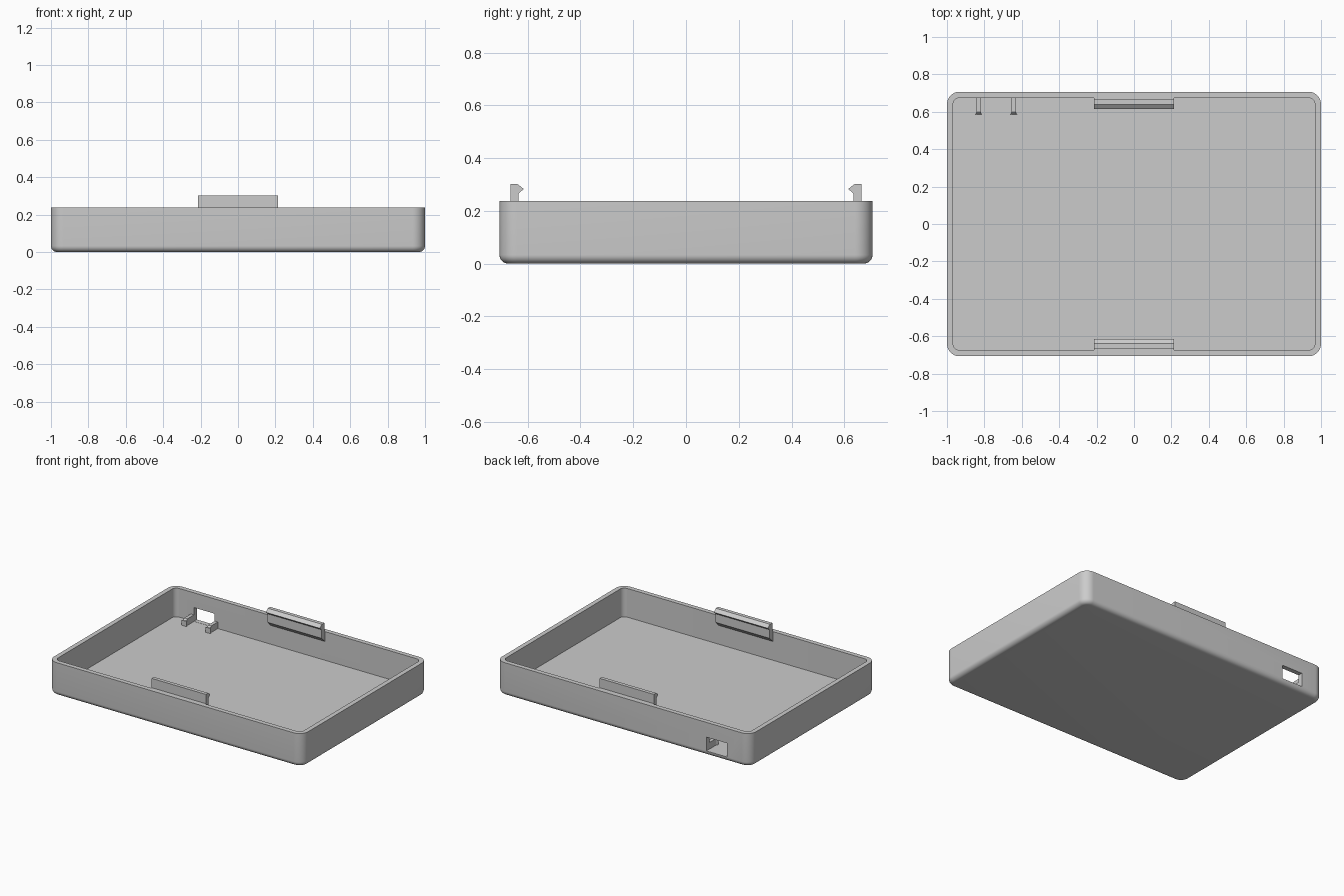
import bpy, bmesh
from math import cos, sin, pi
from mathutils import Vector

cube = bpy.data.objects.get("Cube")
if cube:
    bpy.data.objects.remove(cube, do_unlink=True)

grey = bpy.data.materials.new("plain grey")
grey.use_nodes = True
colour = (0.6, 0.6, 0.6, 1)
grey.diffuse_color = colour
grey.node_tree.nodes["Principled BSDF"].inputs["Base Color"].default_value = colour

HALF_X, HALF_Y, HEIGHT = 1.0, 0.707, 0.237
WALL, FLOOR, CORNER = 0.033, 0.033, 0.067
INNER_Y = HALF_Y - WALL


def finish(name, bm):
    bmesh.ops.recalc_face_normals(bm, faces=bm.faces)
    mesh = bpy.data.meshes.new(name)
    bm.to_mesh(mesh)
    bm.free()
    mesh.materials.append(grey)
    obj = bpy.data.objects.new(name, mesh)
    bpy.context.collection.objects.link(obj)
    return obj


def rounded_ring(bm, inset, z, steps=10):
    """Ring of vertices around a rounded rectangle, inset from the outside."""
    radius = CORNER - inset
    ring = []
    for k, (sx, sy) in enumerate([(1, 1), (-1, 1), (-1, -1), (1, -1)]):
        for i in range(steps + 1):
            a = (k + i / steps) * pi / 2
            ring.append(bm.verts.new((sx * (HALF_X - CORNER) + radius * cos(a),
                                      sy * (HALF_Y - CORNER) + radius * sin(a), z)))
    return ring


def prism(name, outline, place, start, end):
    """Extrude a 2D outline; place(u, v, w) gives the 3D point."""
    bm = bmesh.new()
    ends = [[bm.verts.new(place(u, v, w)) for u, v in outline] for w in (start, end)]
    for loop in ends:
        bm.faces.new(loop)
    n = len(outline)
    for i in range(n):
        j = (i + 1) % n
        bm.faces.new((ends[0][i], ends[0][j], ends[1][j], ends[1][i]))
    return finish(name, bm)


# Tray: rounded lower edge, straight walls, flat rim and sunken floor
bm = bmesh.new()
levels = []
for i in range(9):
    a = i / 8 * pi / 2
    levels.append((WALL * (1 - sin(a)), WALL * (1 - cos(a))))
levels += [(0, HEIGHT), (WALL, HEIGHT), (WALL, FLOOR)]
rings = [rounded_ring(bm, inset, z) for inset, z in levels]
for low, high in zip(rings, rings[1:]):
    for i in range(len(low)):
        j = (i + 1) % len(low)
        bm.faces.new((low[i], low[j], high[j], high[i]))
bm.faces.new(rings[0])
bm.faces.new(rings[-1])
tray = finish("tray", bm)

# Socket opening through the back wall
SOCKET_X, SOCKET_HALF = -0.737, 0.082
bm = bmesh.new()
bmesh.ops.create_cube(bm, size=1)
for v in bm.verts:
    v.co = Vector((SOCKET_X, HALF_Y - WALL / 2, 0.083)) + v.co * Vector((2 * SOCKET_HALF, 0.1, 0.098))
cutter = finish("socket_cutter", bm)
cutter.hide_render = True
cutter.hide_set(True)
cut = tray.modifiers.new("socket_opening", "BOOLEAN")
cut.object = cutter
cut.operation = "DIFFERENCE"
cut.solver = "EXACT"
bpy.context.view_layer.objects.active = tray
tray.select_set(True)
bpy.ops.object.modifier_apply(modifier=cut.name)
bpy.data.objects.remove(cutter, do_unlink=True)
bpy.ops.object.shade_smooth_by_angle(angle=0.6)

# Snap clips: stem on the inside of the wall, hook facing inwards
clip = [(INNER_Y + 0.002, 0.165), (INNER_Y + 0.002, HEIGHT - 0.001), (0.666, HEIGHT - 0.001),
        (0.666, 0.302), (0.64, 0.302), (0.615, 0.283), (0.635, 0.265), (0.635, 0.204)]
for name, side in (("front_clip", -1), ("back_clip", 1)):
    prism(name, clip, lambda u, v, w, s=side: (w, s * u, v), -0.213, 0.213)

# Guide ribs on each side of the socket, with a flared foot at the free end
for name, side in (("right_rib", -1), ("left_rib", 1)):
    x = SOCKET_X + side * (SOCKET_HALF + 0.012)
    rib = [(INNER_Y + 0.002, FLOOR - 0.002), (INNER_Y + 0.002, 0.08), (0.6, 0.08),
           (0.588, 0.07), (0.588, FLOOR - 0.002)]
    prism(name, rib, lambda u, v, w: (w, u, v), x - 0.012, x + 0.012)
    foot = [(x - 0.02, 0.582), (x + 0.02, 0.582), (x + 0.012, 0.598), (x - 0.012, 0.598)]
    prism(name + "_foot", foot, lambda u, v, w: (u, v, w), FLOOR - 0.002, 0.07)
